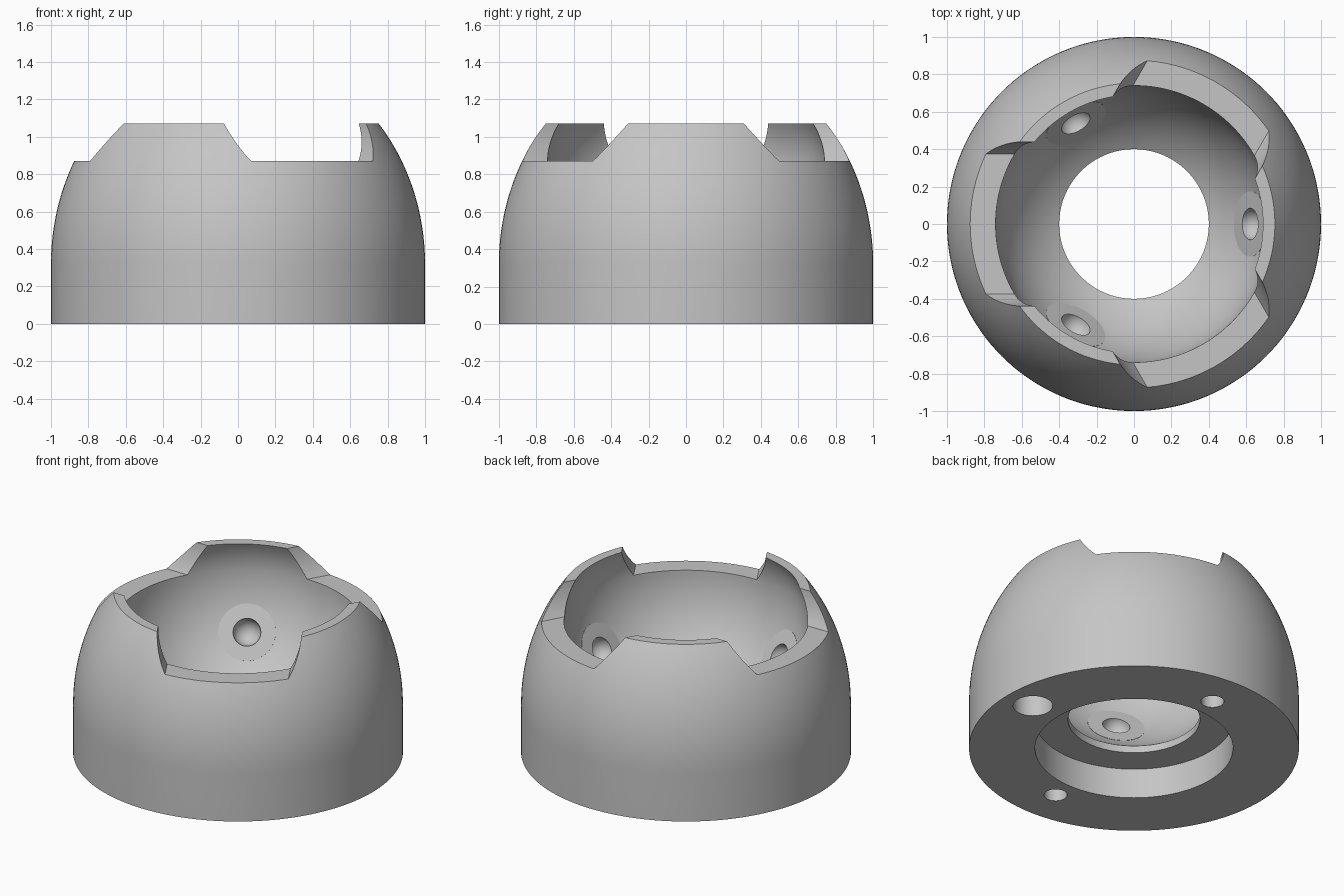
import bpy, bmesh
from math import sin, cos, pi, radians, sqrt, asin
from mathutils import Matrix, Vector

default = bpy.data.objects.get("Cube")
if default:
    bpy.data.objects.remove(default, do_unlink=True)

grey = bpy.data.materials.new("light_grey")
grey.use_nodes = True
COLOUR = (0.56, 0.56, 0.56, 1)
grey.diffuse_color = COLOUR
grey.node_tree.nodes["Principled BSDF"].inputs["Base Color"].default_value = COLOUR

TOP, LEDGE = 1.07, 0.87       # tab height and low rim height
BALL = 0.74                   # cavity radius, centred at ledge height
TABS = [0, 120, 240]


def make(name, bm):
    bmesh.ops.recalc_face_normals(bm, faces=bm.faces[:])
    mesh = bpy.data.meshes.new(name)
    bm.to_mesh(mesh)
    bm.free()
    mesh.materials.append(grey)
    ob = bpy.data.objects.new(name, mesh)
    bpy.context.collection.objects.link(ob)
    return ob


def combine(target, tool, operation):
    """Apply a boolean, then discard the tool."""
    tool.hide_render = True
    mod = target.modifiers.new(operation, 'BOOLEAN')
    mod.operation, mod.solver, mod.object = operation, 'EXACT', tool
    with bpy.context.temp_override(object=target, active_object=target):
        bpy.ops.object.modifier_apply(modifier=mod.name)
    bpy.data.objects.remove(tool, do_unlink=True)


def cylinder(name, radius, depth, matrix, segments=48):
    bm = bmesh.new()
    bmesh.ops.create_cone(bm, cap_ends=True, segments=segments, radius1=radius,
                          radius2=radius, depth=depth, matrix=matrix)
    return make(name, bm)


# Cup body: revolved wall with domed outside, ball cavity and stepped bore
profile = [(0.4, 0.2), (0.6, 0.2), (0.6, 0), (1, 0)]
for i in range(21):
    z = 0.32 + (TOP - 0.32) * i / 20
    profile.append((sqrt(1 - ((z - 0.32) / 1.14) ** 2), z))
for i in range(9):
    z = TOP - (TOP - LEDGE) * i / 8
    profile.append((BALL * sqrt(1 - ((z - LEDGE) / 0.552) ** 2), z))
low = asin(sqrt(BALL ** 2 - 0.4 ** 2) / BALL)
for i in range(1, 25):
    a = low * i / 24
    profile.append((BALL * cos(a), LEDGE - BALL * sin(a)))

bm = bmesh.new()
verts = [bm.verts.new((r, 0, z)) for r, z in profile]
edges = [bm.edges.new((v, verts[i - 1])) for i, v in enumerate(verts)]
bmesh.ops.spin(bm, geom=verts + edges, cent=(0, 0, 0), axis=(0, 0, 1),
               angle=2 * pi, steps=144, use_merge=True)
bmesh.ops.remove_doubles(bm, verts=bm.verts[:], dist=0.0001)
cup = make("cup_body", bm)

# Round-sided slots between the three tabs
for angle in TABS:
    start = asin((1.1 - LEDGE) / 0.44)
    right = [(0.44 * cos(start * (1 - i / 10)), 1.1 - 0.44 * sin(start * (1 - i / 10)))
             for i in range(11)] + [(0.44, 1.3)]
    outline = right + [(-y, z) for y, z in reversed(right)]
    bm = bmesh.new()
    face = bm.faces.new([bm.verts.new((0.3, y, z)) for y, z in outline])
    out = bmesh.ops.extrude_face_region(bm, geom=[face])
    moved = [g for g in out["geom"] if isinstance(g, bmesh.types.BMVert)]
    bmesh.ops.translate(bm, verts=moved, vec=(0.9, 0, 0))
    bm.transform(Matrix.Rotation(radians(angle + 60), 4, 'Z'))
    combine(cup, make("slot_cutter", bm), 'DIFFERENCE')

# Flat bearing pads with round pits, one below each tab
centre = Vector((0, 0, LEDGE))
for angle in TABS:
    a, tilt = radians(angle), radians(30)
    outward = Vector((cos(a) * cos(tilt), sin(a) * cos(tilt), -sin(tilt)))
    turn = outward.to_track_quat('Z', 'Y').to_matrix().to_4x4()
    pad = cylinder("bearing_pad", 0.175, 0.08,
                   Matrix.Translation(centre + outward * 0.757) @ turn)
    combine(cup, pad, 'UNION')
    bm = bmesh.new()
    bmesh.ops.create_uvsphere(bm, u_segments=32, v_segments=17, radius=0.085,
                              matrix=Matrix.Translation(centre + outward * 0.717) @ turn)
    combine(cup, make("pit_cutter", bm), 'DIFFERENCE')

# Blind holes in the underside
for x, y, radius in [(0.8, 0, 0.12), (0, 0.74, 0.07), (0, -0.74, 0.07)]:
    hole = cylinder("hole_cutter", radius, 0.6, Matrix.Translation((x, y, 0)))
    combine(cup, hole, 'DIFFERENCE')

# Smooth shading with crisp edges
bpy.ops.object.select_all(action='DESELECT')
cup.select_set(True)
bpy.context.view_layer.objects.active = cup
bpy.ops.object.shade_smooth_by_angle(angle=radians(30))
